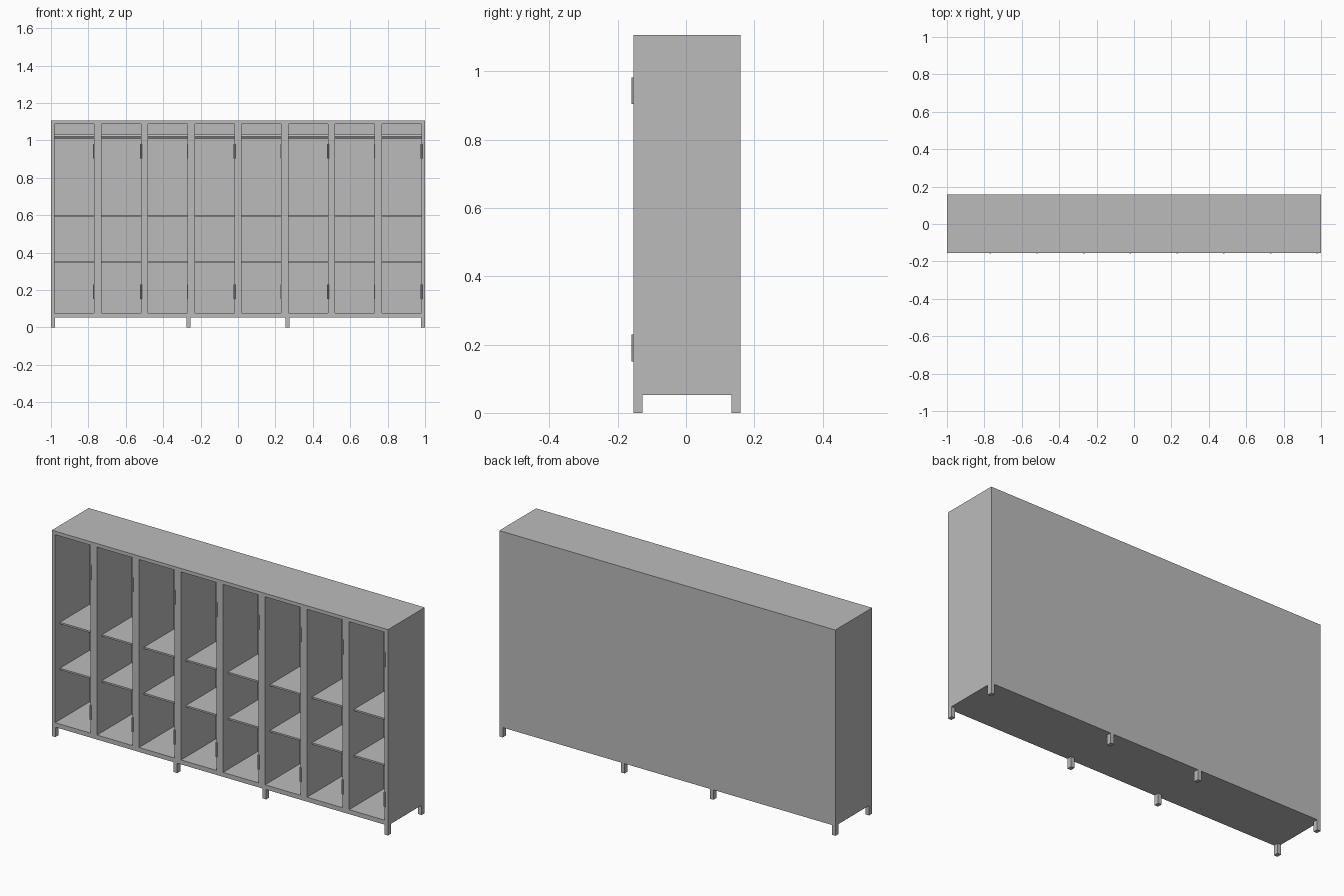
import bpy

cube = bpy.data.objects.get("Cube")
if cube:
    bpy.data.objects.remove(cube, do_unlink=True)

# Single painted metal colour
metal = bpy.data.materials.new("grey_metal")
metal.use_nodes = True
GREY = (0.5, 0.5, 0.5, 1)
metal.diffuse_color = GREY
metal.node_tree.nodes["Principled BSDF"].inputs["Base Color"].default_value = GREY

# Main dimensions
BAYS = 8
WALL = 0.019
PITCH = 0.25
WIDTH = 2 - 2 * WALL - (BAYS - 1) * PITCH
FRONT, BACK = -0.154, 0.159
INNER_BACK = BACK - WALL
BASE, FLOOR, CEILING, TOP = 0.053, 0.077, 1.088, 1.107


def finish(obj, name):
    obj.name = name
    obj.data.materials.append(metal)
    return obj


def box(name, x, y, z):
    """Box spanning the given (low, high) ranges."""
    ranges = (x, y, z)
    bpy.ops.mesh.primitive_cube_add(size=1, location=[(a + b) / 2 for a, b in ranges])
    obj = bpy.context.object
    obj.scale = [b - a for a, b in ranges]
    bpy.ops.object.transform_apply(location=False, rotation=False, scale=True)
    return finish(obj, name)


def rod(name, centre, radius, length, sides, rotation=(0, 0, 0)):
    bpy.ops.mesh.primitive_cylinder_add(vertices=sides, radius=radius, depth=length,
                                        location=centre, rotation=rotation)
    bpy.ops.object.shade_smooth_by_angle()
    return finish(bpy.context.object, name)


# Carcass
box("top_panel", (-1, 1), (FRONT, BACK), (CEILING, TOP))
box("bottom_panel", (-1, 1), (FRONT, BACK), (BASE, FLOOR))
box("back_panel", (-1, 1), (INNER_BACK, BACK), (FLOOR, CEILING))
box("right_wall", (-1, -1 + WALL), (FRONT, INNER_BACK), (FLOOR, CEILING))
box("left_wall", (1 - WALL, 1), (FRONT, INNER_BACK), (FLOOR, CEILING))

# Bays: shelves, hanging rod, hinges and the divider beside each
for i in range(BAYS):
    x0 = -1 + WALL + i * PITCH
    x1 = x0 + WIDTH
    if i < BAYS - 1:
        box("divider", (x1, x0 + PITCH), (FRONT, INNER_BACK), (FLOOR, CEILING))
    for name, z in (("lower_shelf", 0.35), ("middle_shelf", 0.597)):
        box(name, (x0, x1), (FRONT + 0.042, INNER_BACK), (z - 0.005, z + 0.004))
    rod("hanging_rod", ((x0 + x1) / 2, 0, 1.022), 0.011, WIDTH, 12, (0, 1.5708, 0))
    for z in (0.19, 0.943):
        rod("hinge_barrel", (x1, FRONT, z), 0.005, 0.078, 8)
        box("hinge_leaf", (x1 - 0.003, x1), (FRONT, FRONT + 0.02), (z - 0.036, z + 0.036))

# Feet
LEG = 0.021
for x in (-1, -0.275, 0.275 - LEG, 1 - LEG):
    for name, y in (("front_leg", FRONT), ("back_leg", BACK - 0.026)):
        box(name, (x, x + LEG), (y, y + 0.026), (0, BASE))
